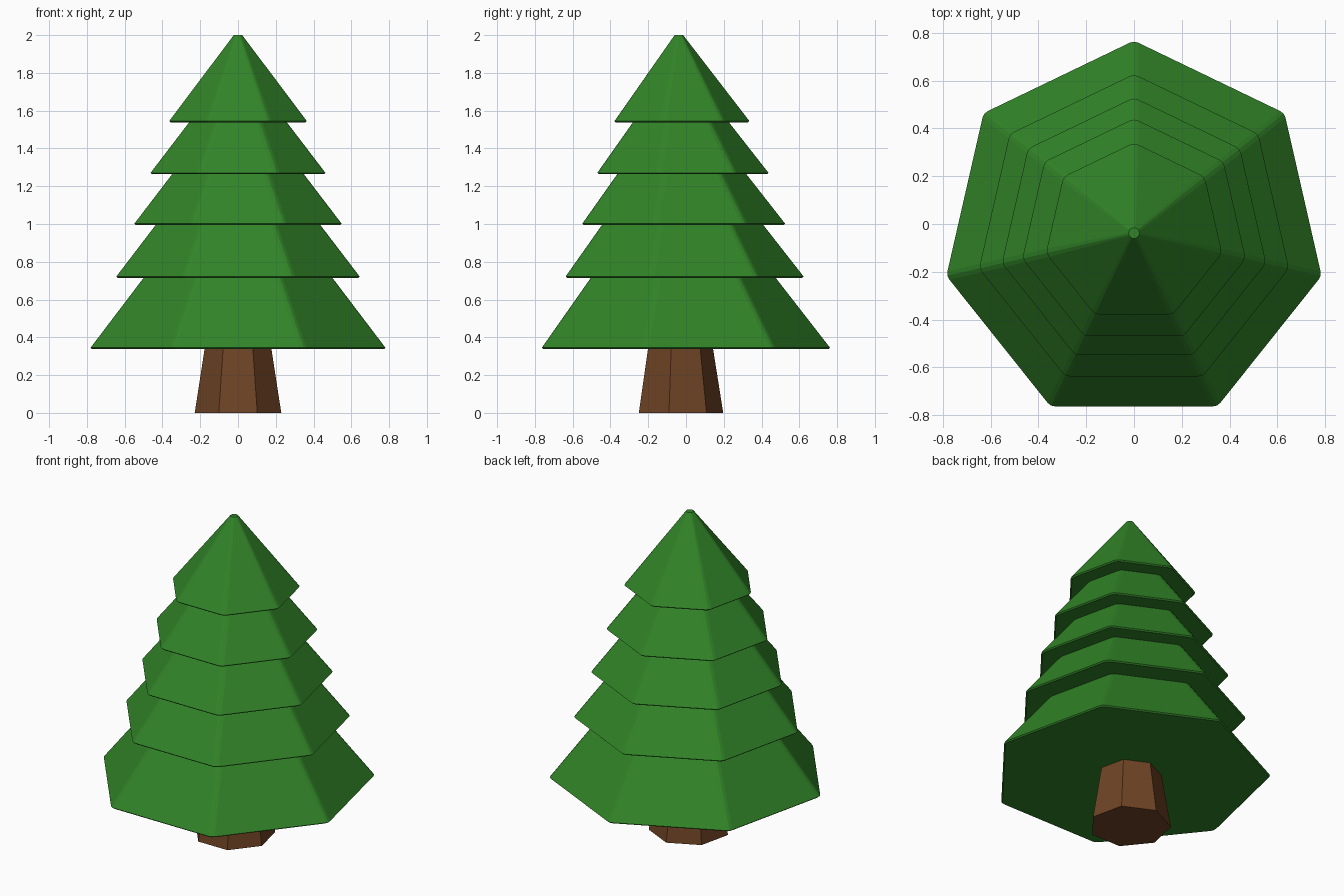
import bpy, bmesh
from math import pi, sin, cos
from mathutils import Vector

if "Cube" in bpy.data.objects:
    bpy.data.objects.remove(bpy.data.objects["Cube"])

SIDES = 7
CENTRE_Y = -0.038
SLOPE = 0.765  # radius lost per unit of height


def make_material(name, rgb):
    mat = bpy.data.materials.new(name)
    mat.use_nodes = True
    mat.diffuse_color = (*rgb, 1)
    mat.node_tree.nodes["Principled BSDF"].inputs["Base Color"].default_value = (*rgb, 1)
    return mat


def ring(radius, z, rounding=0.0):
    """Heptagon with one corner to the back, its corners optionally rounded."""
    corners = []
    for i in range(SIDES):
        a = pi / 2 + 2 * pi * i / SIDES
        corners.append(Vector((radius * cos(a), radius * sin(a) + CENTRE_Y, z)))
    if not rounding:
        return corners
    points = []
    for i, p in enumerate(corners):
        before, after = corners[i - 1] - p, corners[(i + 1) % SIDES] - p
        d = min(rounding, 0.35 * before.length)
        a, b = p + before.normalized() * d, p + after.normalized() * d
        points += [a, (a + b) / 4 + p / 2, b]
    return points


def loft(name, rings, mat):
    """Closed solid skinned through a stack of rings, bottom to top."""
    bm = bmesh.new()
    loops = [[bm.verts.new(p) for p in r] for r in rings]
    n = len(loops[0])
    for low, high in zip(loops, loops[1:]):
        for i in range(n):
            j = (i + 1) % n
            bm.faces.new((low[i], low[j], high[j], high[i]))
    bm.faces.new(loops[0][::-1])
    bm.faces.new(loops[-1])
    bmesh.ops.recalc_face_normals(bm, faces=bm.faces[:])
    mesh = bpy.data.meshes.new(name)
    bm.to_mesh(mesh)
    bm.free()
    mesh.materials.append(mat)
    obj = bpy.data.objects.new(name, mesh)
    bpy.context.collection.objects.link(obj)
    return obj


green = make_material("leaf green", (0.031, 0.23, 0.021))
brown = make_material("bark brown", (0.155, 0.056, 0.018))

# Tapered trunk, reaching just into the lowest tier
loft("trunk", [ring(0.235, 0), ring(0.178, 0.36)], brown)

# Foliage tiers: base height and corner radius, each ending inside the next
tiers = [(0.338, 0.805), (0.715, 0.665), (0.995, 0.567), (1.264, 0.479), (1.538, 0.378)]
for i, (z, radius) in enumerate(tiers):
    top = tiers[i + 1][0] + 0.03 if i + 1 < len(tiers) else 2.0
    tip = max(radius - SLOPE * (top - z), 0.024)
    loft(f"foliage_tier_{i + 1}",
         [ring(radius - 0.008, z, 0.02),
          ring(radius, z + 0.007, 0.02),
          ring(tip, top, 0.02)], green)
